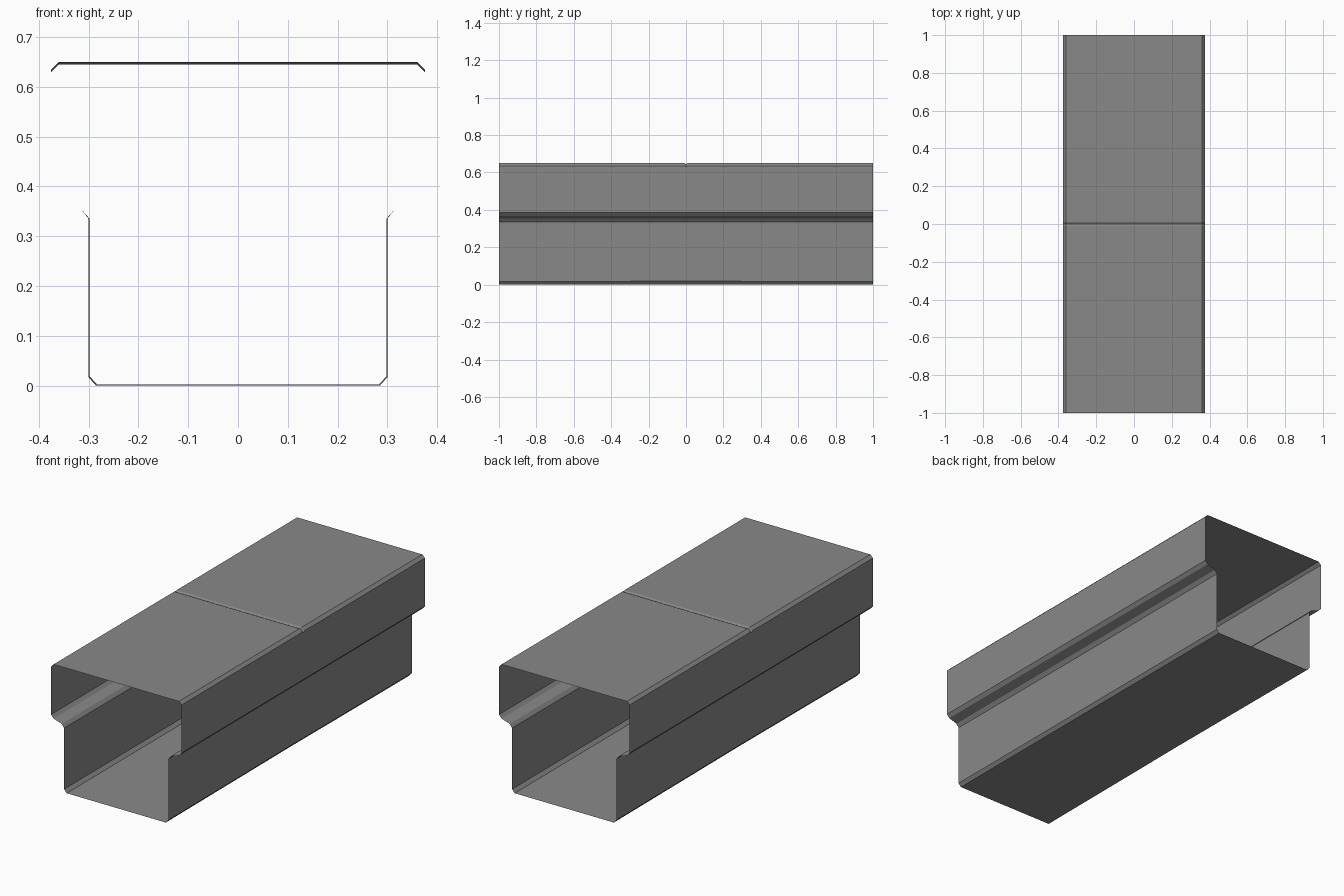
import bpy
import bmesh

cube = bpy.data.objects.get("Cube")
if cube:
    bpy.data.objects.remove(cube, do_unlink=True)

grey = bpy.data.materials.new("plain grey")
grey.use_nodes = True
colour = (0.25, 0.25, 0.25, 1)
grey.diffuse_color = colour
grey.node_tree.nodes["Principled BSDF"].inputs["Base Color"].default_value = colour

# Right half of the cross-section, bottom to top
half = [(0.285, 0), (0.30, 0.017), (0.30, 0.335), (0.314, 0.353),
        (0.36, 0.368), (0.375, 0.385), (0.375, 0.635), (0.36, 0.65)]
profile = half + [(-x, z) for x, z in reversed(half)]


def ring(bm, y, groove):
    """Cross-section at y: the lower walls draw in toward the middle, the roof dips in the groove."""
    pull = 0.002 * (1 - abs(y))
    verts = []
    for x, z in profile:
        if z < 0.34:
            x -= pull if x > 0 else -pull
            z += pull if z < 0.1 else 0
        elif z > 0.6:
            z -= groove
        verts.append(bm.verts.new((x, y, z)))
    return verts


# Open-ended shell with a shallow groove across the middle of the roof
bm = bmesh.new()
rings = [ring(bm, y, g) for y, g in
         [(-1, 0), (-0.01, 0), (0, 0.005), (0.01, 0), (1, 0)]]
n = len(profile)
for a, b in zip(rings, rings[1:]):
    for i in range(n):
        j = (i + 1) % n
        bm.faces.new((a[i], a[j], b[j], b[i]))
bmesh.ops.recalc_face_normals(bm, faces=bm.faces)

mesh = bpy.data.meshes.new("duct_shell")
bm.to_mesh(mesh)
bm.free()
mesh.materials.append(grey)
shell = bpy.data.objects.new("duct_shell", mesh)
bpy.context.collection.objects.link(shell)
